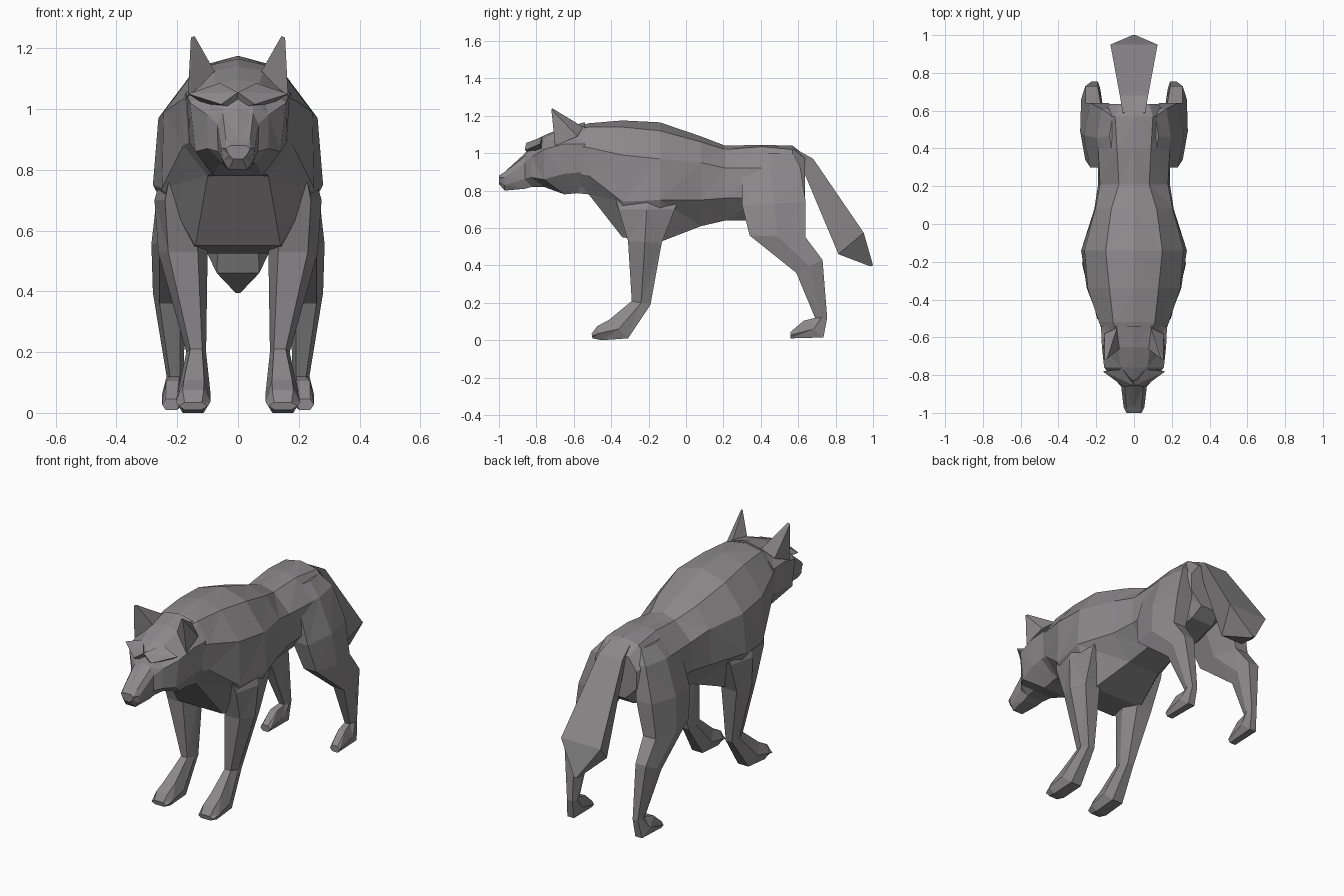
import bpy, bmesh
from mathutils import Vector

fur = bpy.data.materials.new("dark_grey")
fur.diffuse_color = (.26, .25, .256, 1)


def finish(name, bm, mirror=False):
    bmesh.ops.recalc_face_normals(bm, faces=bm.faces[:])
    me = bpy.data.meshes.new(name)
    bm.to_mesh(me)
    bm.free()
    me.materials.append(fur)
    ob = bpy.data.objects.new(name, me)
    bpy.context.collection.objects.link(ob)
    if mirror:
        ob.modifiers.new("mirror", 'MIRROR').use_axis[0] = True
    return ob


def loft(name, rings, mirror=False):
    """Skin a list of closed point rings and cap both ends."""
    bm = bmesh.new()
    loops = [[bm.verts.new(p) for p in ring] for ring in rings]
    n = len(loops[0])
    for a, b in zip(loops, loops[1:]):
        for i in range(n):
            j = (i + 1) % n
            bm.faces.new((a[i], a[j], b[j], b[i]))
    bm.faces.new(loops[0])
    bm.faces.new(loops[-1])
    bmesh.ops.triangulate(bm, faces=bm.faces[:], quad_method='SHORT_EDGE')
    return finish(name, bm, mirror)


def hull(name, points, mirror=True):
    bm = bmesh.new()
    for p in points:
        bm.verts.new(p)
    bmesh.ops.convex_hull(bm, input=bm.verts[:])
    return finish(name, bm, mirror)


def body_ring(y, top, *half):
    """Symmetric section: top ridge z, then (x, z) points down one side."""
    right = [Vector((x, y, z)) for x, z in half]
    left = [Vector((-x, y, z)) for x, z in reversed(half)]
    return [Vector((0, y, top))] + right + left


def leg_ring(yf, zf, yb, zb, xin, xout):
    """Six-sided limb section between a front and a back point."""
    front, back = Vector((0, yf, zf)), Vector((0, yb, zb))
    w = xout - xin
    pts = [(front, .2), (front, .8), (front.lerp(back, .5), 1),
           (back, .8), (back, .2), (front.lerp(back, .5), 0)]
    return [p + Vector((xin + w * t, 0, 0)) for p, t in pts]


# Torso, from neck to rump
loft("torso", [
    body_ring(-.62, 1.13, (.08, 1.12), (.15, 1.04), (.14, .90), (.08, .79)),
    body_ring(-.52, 1.16, (.11, 1.14), (.185, 1.03), (.18, .88), (.10, .78)),
    body_ring(-.34, 1.175, (.13, 1.14), (.245, .99), (.25, .74), (.14, .55)),
    body_ring(-.14, 1.165, (.15, 1.12), (.262, .97), (.28, .75), (.16, .525)),
    body_ring(.08, 1.09, (.12, 1.06), (.205, .95), (.21, .75), (.10, .61)),
    body_ring(.21, 1.04, (.08, 1.02), (.18, .92), (.19, .76), (.09, .64)),
    body_ring(.40, 1.045, (.09, 1.035), (.19, .92), (.19, .76), (.08, .64)),
    body_ring(.57, 1.04, (.10, 1.02), (.17, .93), (.17, .80), (.07, .68)),
    body_ring(.635, .99, (.08, .97), (.13, .90), (.13, .80), (.06, .73)),
])

# Head and snout
loft("head", [
    body_ring(-.54, 1.165, (.09, 1.145), (.175, 1.05), (.165, .90), (.09, .79)),
    body_ring(-.65, 1.14, (.085, 1.125), (.17, 1.05), (.16, .89), (.08, .78)),
    body_ring(-.76, 1.095, (.07, 1.085), (.158, 1.02), (.14, .86), (.06, .82)),
    body_ring(-.825, 1.06, (.05, 1.04), (.10, .98), (.10, .87), (.05, .82)),
    body_ring(-.86, 1.0, (.05, .985), (.068, .95), (.066, .86), (.045, .81)),
    body_ring(-.97, .90, (.04, .90), (.055, .87), (.05, .83), (.03, .80)),
    body_ring(-1.0, .88, (.025, .88), (.04, .87), (.03, .85), (.015, .835)),
])

# Brow ridges shading the eyes
hull("brow", [(0, -.855, 1.055), (.055, -.862, 1.015), (.165, -.78, 1.05),
              (.06, -.77, 1.085), (.11, -.77, 1.015), (0, -.82, 1.0)])

# Pointed ears
hull("ear", [(.075, -.66, 1.12), (.165, -.70, 1.04), (.155, -.58, 1.09),
             (.09, -.55, 1.14), (.155, -.72, 1.235), (.143, -.715, 1.24)])

# Front legs: shoulder, forearm and paw
loft("front_leg", [leg_ring(*r) for r in (
    (-.40, .84, .0, .84, .12, .235),
    (-.36, .70, -.06, .70, .10, .275),
    (-.31, .53, -.13, .52, .10, .262),
    (-.29, .21, -.19, .19, .105, .17),
    (-.41, .11, -.31, .01, .09, .20),
    (-.475, .075, -.45, 0, .09, .205),
    (-.505, .035, -.50, .01, .10, .195))], mirror=True)

# Hind legs: thigh, shank, hock and paw
loft("hind_leg", [leg_ring(*r) for r in (
    (.36, 1.0, .57, 1.0, .05, .13),
    (.30, .92, .61, .93, .08, .195),
    (.30, .72, .64, .74, .10, .265),
    (.34, .56, .64, .55, .15, .285),
    (.59, .36, .73, .43, .17, .28),
    (.69, .12, .755, .12, .18, .235),
    (.63, .105, .735, .015, .18, .25),
    (.56, .045, .56, .01, .19, .25))], mirror=True)

# Hanging tail, widening towards the end
loft("tail", [[(wt, yt, zt), (wb, yb, zb), (-wb, yb, zb), (-wt, yt, zt)]
              for yt, zt, yb, zb, wt, wb in (
    (.59, 1.02, .57, .93, .06, .04),
    (.68, .97, .63, .90, .075, .05),
    (.95, .575, .815, .46, .125, .07),
    (1.0, .40, .985, .395, .008, .008))])
